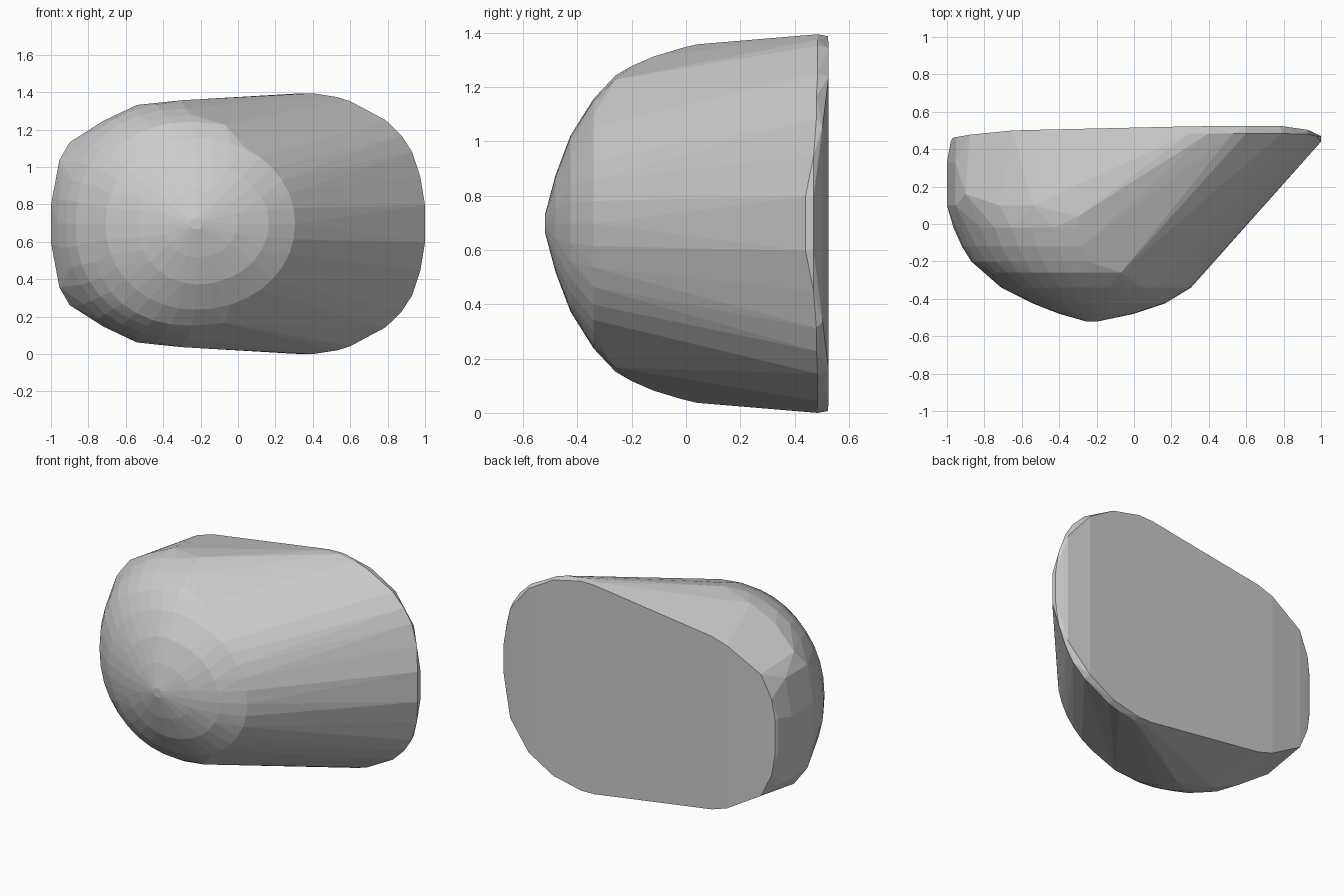
import bpy, bmesh, math

MID = 0.697  # mirror plane height
half = []    # points (x, y, height above the mirror plane)


def arc(y, peak, left, right, h, power=2.2, n=9):
    """Rounded half outline at depth y; right=None keeps only the left side."""
    e = 2 / power
    for i in range(n + 1):
        a = i / n * math.pi / 2
        s, c = math.sin(a) ** e, max(0, math.cos(a)) ** e
        half.append((peak + (left - peak) * c, y, h * s))
        if right is not None:
            half.append((peak + (right - peak) * c, y, h * s))


# Domed front, from the nose backwards
arc(-0.52, -0.22, -0.26, -0.19, 0.03, 2, 3)
arc(-0.48, -0.22, -0.40, 0.00, 0.18, 2, 5)
arc(-0.425, -0.22, -0.54, 0.165, 0.325, 2, 7)
arc(-0.34, -0.23, -0.71, 0.305, 0.46, 2.05)
arc(-0.26, -0.25, -0.80, None, 0.545)
arc(-0.20, -0.25, -0.87, None, 0.58)
arc(-0.12, -0.28, -0.92, None, 0.615)
arc(-0.02, -0.30, -0.965, None, 0.645)
half.append((-0.07, -0.26, 0.53))

# Rounded left wall
half += [(-0.30, 0.04, 0.66)]
for y in (0.10, 0.33):
    half += [(-1.0, y, 0.10), (-0.955, y, 0.34)]
half += [(-0.90, 0.16, 0.435), (-0.72, 0.10, 0.55), (-0.54, 0.10, 0.635)]

# Back rim: widest outline, then the slightly inset back face
half += [(1.0, 0.44, 0.10), (1.0, 0.47, 0.10), (0.975, 0.47, 0.25),
         (0.93, 0.48, 0.385), (0.875, 0.48, 0.47), (0.79, 0.485, 0.553),
         (0.60, 0.485, 0.655), (0.53, 0.485, 0.677), (0.40, 0.485, 0.697),
         (0.30, 0.485, 0.695)]
half += [(0.93, 0.50, 0.25), (0.93, 0.503, 0.36), (0.78, 0.525, 0.54),
         (0.60, 0.525, 0.645), (0.40, 0.523, 0.69), (0.30, 0.522, 0.688),
         (-0.54, 0.503, 0.57), (-0.65, 0.50, 0.535), (-0.88, 0.477, 0.40),
         (-0.95, 0.465, 0.25), (-0.97, 0.46, 0.12), (-0.98, 0.44, 0.12)]

# Mirror top to bottom and wrap everything in a faceted convex shell
bm = bmesh.new()
for x, y, h in half:
    for s in (1, -1):
        bm.verts.new((x, y, MID + s * h))
bmesh.ops.remove_doubles(bm, verts=bm.verts, dist=0.002)
res = bmesh.ops.convex_hull(bm, input=bm.verts)
loose = [v for v in bm.verts if not v.link_faces]
bmesh.ops.delete(bm, geom=loose, context='VERTS')
bmesh.ops.dissolve_limit(bm, angle_limit=math.radians(2),
                         verts=bm.verts, edges=bm.edges)
bmesh.ops.recalc_face_normals(bm, faces=bm.faces)

mesh = bpy.data.meshes.new("faceted_shell")
bm.to_mesh(mesh)
bm.free()
obj = bpy.data.objects.new("faceted_shell", mesh)
bpy.context.collection.objects.link(obj)
